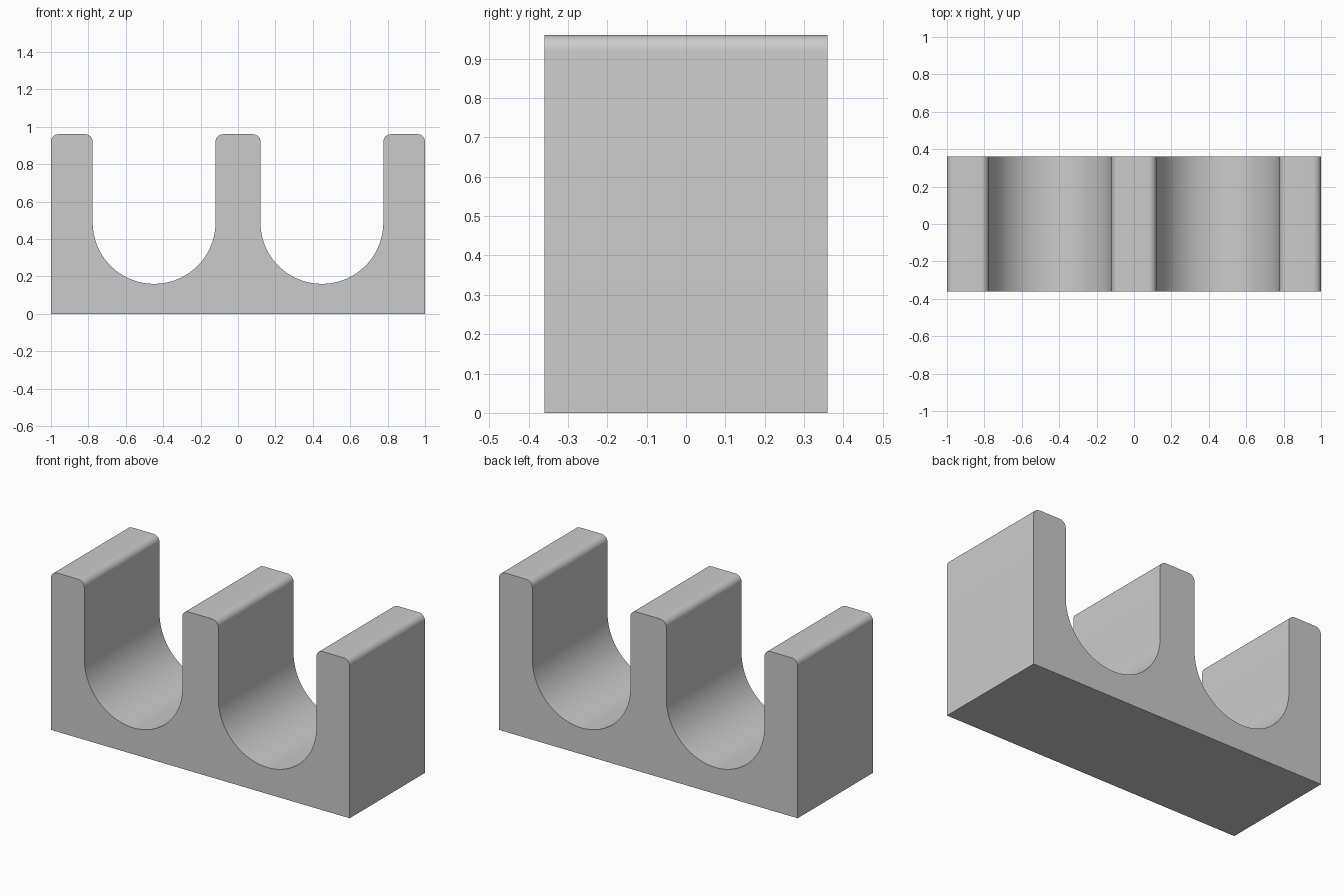
import bpy, bmesh, math

if "Cube" in bpy.data.objects:
    bpy.data.objects.remove(bpy.data.objects["Cube"])

HALF_DEPTH, HEIGHT = 0.36, 0.96
INNER, OUTER = 0.12, 0.777          # channel walls on the +x side
RADIUS = (OUTER - INNER) / 2        # round channel floor
CENTRE_X, CENTRE_Z = (INNER + OUTER) / 2, 0.16 + RADIUS
FILLET = 0.04                       # rounded post tops


def arc(cx, cz, r, start, end, steps):
    """Points on an arc, angles in degrees."""
    angles = [math.radians(start + (end - start) * i / steps) for i in range(steps + 1)]
    return [(cx + r * math.cos(a), cz + r * math.sin(a)) for a in angles]


# Right half of the outline, from the bottom corner up to the middle post
top = HEIGHT - FILLET
half = [(1.0, 0.0)]
half += arc(1 - FILLET, top, FILLET, 0, 90, 8)
half += arc(OUTER + FILLET, top, FILLET, 90, 180, 8)
half += arc(CENTRE_X, CENTRE_Z, RADIUS, 0, -180, 48)
half += arc(INNER - FILLET, top, FILLET, 0, 90, 8)
outline = half + [(-x, z) for x, z in reversed(half)]

# Extrude the mirrored outline through the depth
bm = bmesh.new()
front = bm.faces.new([bm.verts.new((x, -HALF_DEPTH, z)) for x, z in outline])
result = bmesh.ops.extrude_face_region(bm, geom=[front], use_keep_orig=True)
moved = [g for g in result["geom"] if isinstance(g, bmesh.types.BMVert)]
bmesh.ops.translate(bm, vec=(0, 2 * HALF_DEPTH, 0), verts=moved)
bmesh.ops.recalc_face_normals(bm, faces=bm.faces)
mesh = bpy.data.meshes.new("double_pipe_cradle")
bm.to_mesh(mesh)
bm.free()

cradle = bpy.data.objects.new("double_pipe_cradle", mesh)
bpy.context.collection.objects.link(cradle)

# Plain grey finish
grey = bpy.data.materials.new("light_grey")
grey.diffuse_color = (0.6, 0.6, 0.6, 1)
grey.use_nodes = True
grey.node_tree.nodes["Principled BSDF"].inputs["Base Color"].default_value = grey.diffuse_color
mesh.materials.append(grey)

# Smooth curves, sharp end edges
bpy.context.view_layer.objects.active = cradle
cradle.select_set(True)
bpy.ops.object.shade_smooth_by_angle(angle=math.radians(30))
